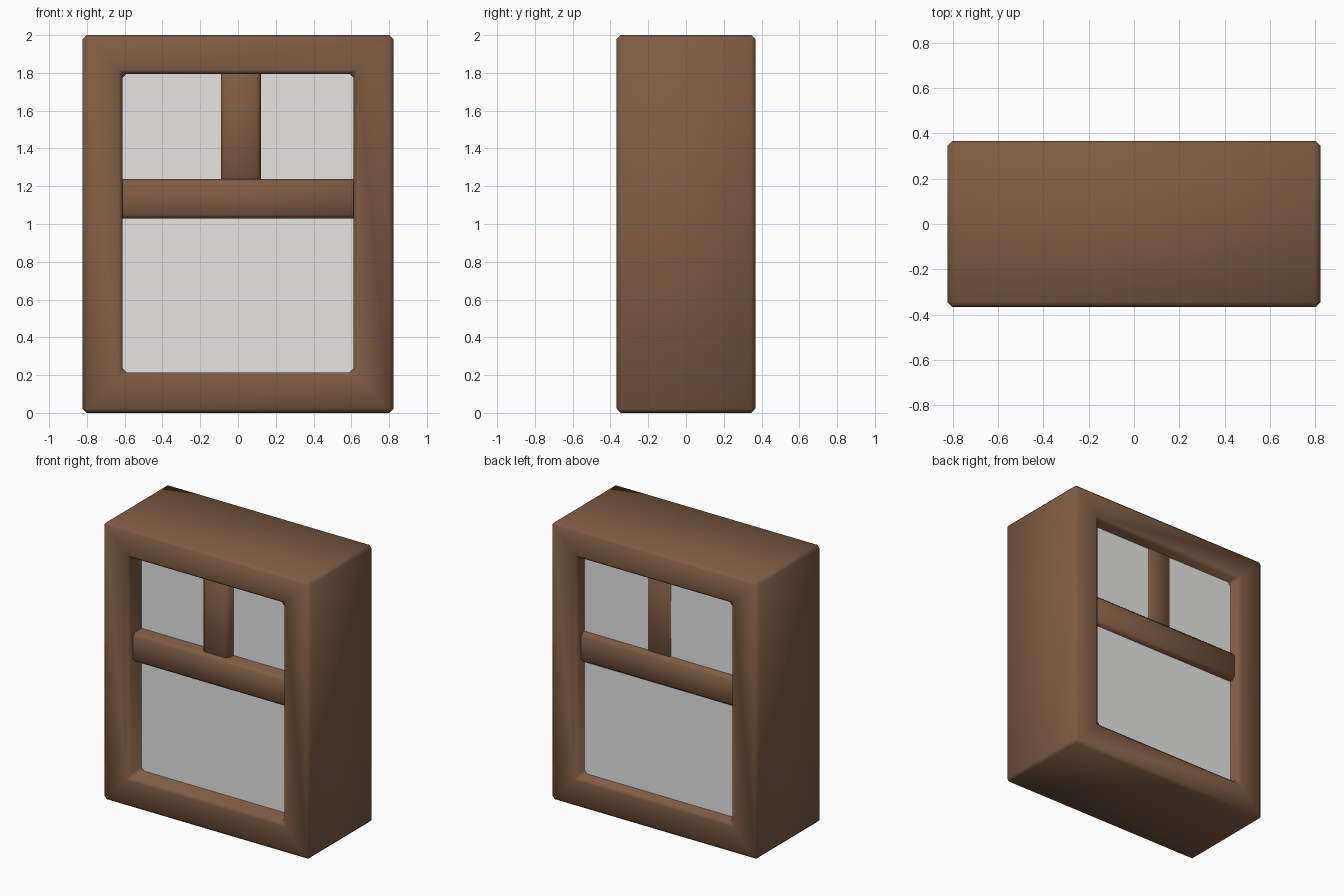
import bpy
import bmesh

if "Cube" in bpy.data.objects:
    bpy.data.objects.remove(bpy.data.objects["Cube"])


def material(name, rgb):
    m = bpy.data.materials.new(name)
    m.diffuse_color = (*rgb, 1)
    m.use_nodes = True
    m.node_tree.nodes["Principled BSDF"].inputs["Base Color"].default_value = m.diffuse_color
    return m


WOOD = material("brown wood", (0.212, 0.108, 0.057))
GLASS = material("pale grey glass", (0.79, 0.785, 0.775))


def finish(name, bm, mat, bevel=0.0):
    """Turn a bmesh into an object, with softened chamfered edges if asked."""
    bmesh.ops.recalc_face_normals(bm, faces=bm.faces)
    me = bpy.data.meshes.new(name)
    bm.to_mesh(me)
    bm.free()
    me.materials.append(mat)
    ob = bpy.data.objects.new(name, me)
    bpy.context.collection.objects.link(ob)
    if bevel:
        for p in me.polygons:
            p.use_smooth = True
        mod = ob.modifiers.new("chamfer", 'BEVEL')
        mod.width = bevel
        mod.segments = 1
        mod.limit_method = 'ANGLE'
    return ob


def box(name, x, y, z, mat, bevel=0.0):
    bm = bmesh.new()
    bmesh.ops.create_cube(bm, size=1)
    for v in bm.verts:
        for i, (lo, hi) in enumerate((x, y, z)):
            v.co[i] = lo if v.co[i] < 0 else hi
    return finish(name, bm, mat, bevel)


# Outer frame: mitred rectangular ring
D = 0.367
outer = [(-0.823, 0), (0.823, 0), (0.823, 2), (-0.823, 2)]
inner = [(-0.612, 0.214), (0.612, 0.214), (0.612, 1.795), (-0.612, 1.795)]
bm = bmesh.new()
rings = [[bm.verts.new((x, y, z)) for x, z in loop]
         for loop, y in ((outer, -D), (inner, -D), (inner, D), (outer, D))]
for k in range(4):
    a, b = rings[k], rings[(k + 1) % 4]
    for i in range(4):
        j = (i + 1) % 4
        bm.faces.new((a[i], a[j], b[j], b[i]))
finish("window_frame", bm, WOOD, 0.022)

# Crossbar and upper mullion, ends buried in the frame
box("crossbar", (-0.68, 0.68), (-0.322, 0.322), (1.028, 1.238), WOOD, 0.022)
box("upper_mullion", (-0.091, 0.121), (-0.287, 0.287), (1.15, 1.86), WOOD, 0.022)

# Thick glass block filling the opening
box("glass", (-0.64, 0.64), (-0.225, 0.28), (0.19, 1.82), GLASS)
